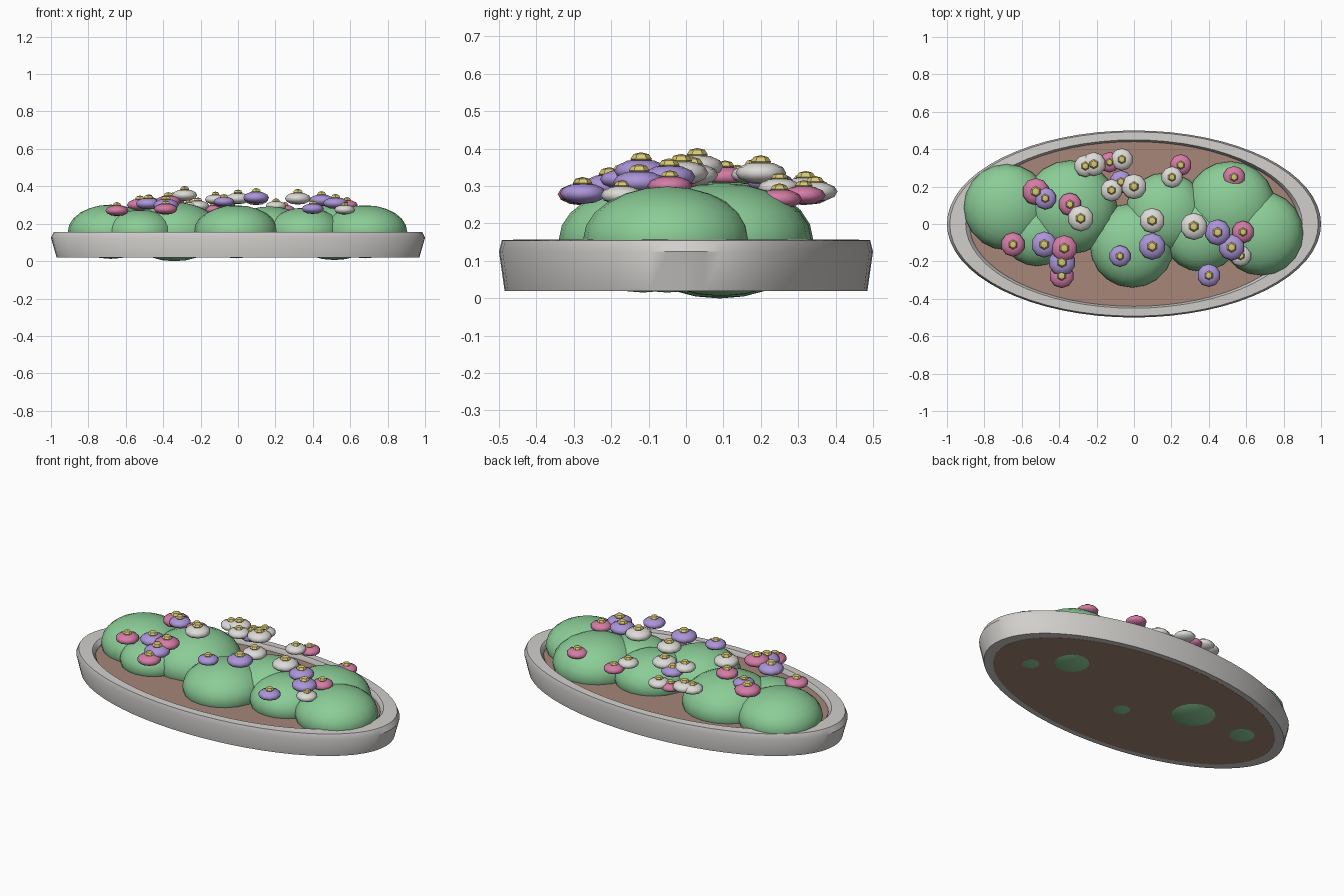
import bpy, bmesh, math
from mathutils import Matrix

cube = bpy.data.objects.get("Cube")
if cube:
    bpy.data.objects.remove(cube, do_unlink=True)


def material(name, rgb):
    m = bpy.data.materials.new(name)
    m.use_nodes = True
    color = (*rgb, 1)
    m.diffuse_color = color
    m.node_tree.nodes["Principled BSDF"].inputs["Base Color"].default_value = color
    return m


STONE = material("pale stone", (0.64, 0.62, 0.60))
SOIL = material("brown soil", (0.38, 0.24, 0.19))
LEAF = material("leaf green", (0.26, 0.61, 0.31))
YELLOW = material("flower yellow", (0.68, 0.58, 0.17))
PETALS = {
    "white": material("petal white", (0.72, 0.71, 0.68)),
    "pink": material("petal pink", (0.66, 0.20, 0.38)),
    "purple": material("petal purple", (0.41, 0.30, 0.69)),
}


def finish(name, bm, mat, angle=None):
    bmesh.ops.recalc_face_normals(bm, faces=bm.faces)
    mesh = bpy.data.meshes.new(name)
    bm.to_mesh(mesh)
    bm.free()
    mesh.materials.append(mat)
    obj = bpy.data.objects.new(name, mesh)
    bpy.context.collection.objects.link(obj)
    if angle is not None:
        bpy.ops.object.select_all(action="DESELECT")
        obj.select_set(True)
        bpy.context.view_layer.objects.active = obj
        bpy.ops.object.shade_smooth_by_angle(angle=math.radians(angle))
    return obj


def oval_lathe(name, profile, mat, closed, steps=64):
    """Sweep a radius/height profile round an oval twice as long as deep."""
    bm = bmesh.new()
    rings = []
    for i in range(steps):
        a = math.tau * i / steps
        rings.append([bm.verts.new((r * math.cos(a), r * math.sin(a) / 2, z))
                      for r, z in profile])
    n = len(profile)
    for i in range(steps):
        p, q = rings[i], rings[(i + 1) % steps]
        for j in range(n if closed else n - 1):
            k = (j + 1) % n
            bm.faces.new((p[j], q[j], q[k], p[k]))
    if not closed:
        bm.faces.new([ring[0] for ring in rings])
        bm.faces.new([ring[-1] for ring in rings])
    return finish(name, bm, mat, 40)


def ellipsoid(name, center, radius, height, mat, segments, rings, angle):
    bm = bmesh.new()
    place = Matrix.Translation(center) @ Matrix.Diagonal((radius, radius, height, 1))
    bmesh.ops.create_uvsphere(bm, u_segments=segments, v_segments=rings,
                              radius=1, matrix=place)
    return finish(name, bm, mat, angle)


# Oval planter rim and its soil
oval_lathe("planter_rim",
           [(0.90, 0.02), (0.97, 0.02), (1.0, 0.125), (0.985, 0.155),
            (0.90, 0.157), (0.88, 0.135), (0.88, 0.05)], STONE, True)
oval_lathe("soil", [(0.91, 0.019), (0.89, 0.13)], SOIL, False)

# Rounded bushes: x, y, radius
BUSHES = [(-0.68, 0.09, 0.23), (-0.52, -0.04, 0.185), (-0.34, 0.09, 0.25),
          (-0.01, -0.115, 0.225), (0.17, 0.06, 0.215), (0.36, -0.05, 0.205),
          (0.515, 0.095, 0.24), (0.68, -0.05, 0.225)]
for i, (x, y, r) in enumerate(BUSHES):
    ellipsoid(f"bush_{i + 1}", (x, y, 0.157), r, r * 0.63, LEAF, 20, 12, 60)

# Flowers: x, y, height, petal radius
FLOWERS = {
    "white": [(-0.26, 0.31, 0.29, 0.06), (-0.215, 0.32, 0.295, 0.065),
              (-0.065, 0.345, 0.285, 0.06), (-0.12, 0.18, 0.33, 0.06),
              (0, 0.2, 0.335, 0.068), (-0.285, 0.03, 0.353, 0.07),
              (0.097, 0.018, 0.33, 0.068), (0.203, 0.25, 0.295, 0.058),
              (0.32, -0.013, 0.335, 0.073), (0.57, -0.17, 0.275, 0.058)],
    "purple": [(-0.475, 0.137, 0.315, 0.06), (-0.07, 0.225, 0.31, 0.062),
               (-0.48, -0.11, 0.307, 0.07), (-0.385, -0.205, 0.3, 0.072),
               (-0.075, -0.172, 0.318, 0.058), (0.097, -0.12, 0.34, 0.072),
               (0.40, -0.275, 0.28, 0.062), (0.447, -0.045, 0.325, 0.07),
               (0.522, -0.125, 0.31, 0.07)],
    "pink": [(-0.525, 0.173, 0.3, 0.073), (-0.343, 0.105, 0.325, 0.062),
             (-0.647, -0.11, 0.27, 0.065), (-0.373, -0.13, 0.32, 0.07),
             (-0.387, -0.277, 0.278, 0.066), (-0.13, 0.33, 0.275, 0.055),
             (0.25, 0.315, 0.275, 0.058), (0.535, 0.25, 0.265, 0.06),
             (0.583, -0.043, 0.3, 0.06)],
}
for color, spots in FLOWERS.items():
    for i, (x, y, z, r) in enumerate(spots):
        ellipsoid(f"{color}_petals_{i + 1}", (x, y, z), r, r * 0.45,
                  PETALS[color], 10, 6, 60)
        ellipsoid(f"{color}_flower_center_{i + 1}", (x, y, z + r * 0.45),
                  r * 0.4, r * 0.25, YELLOW, 6, 4, 20)
